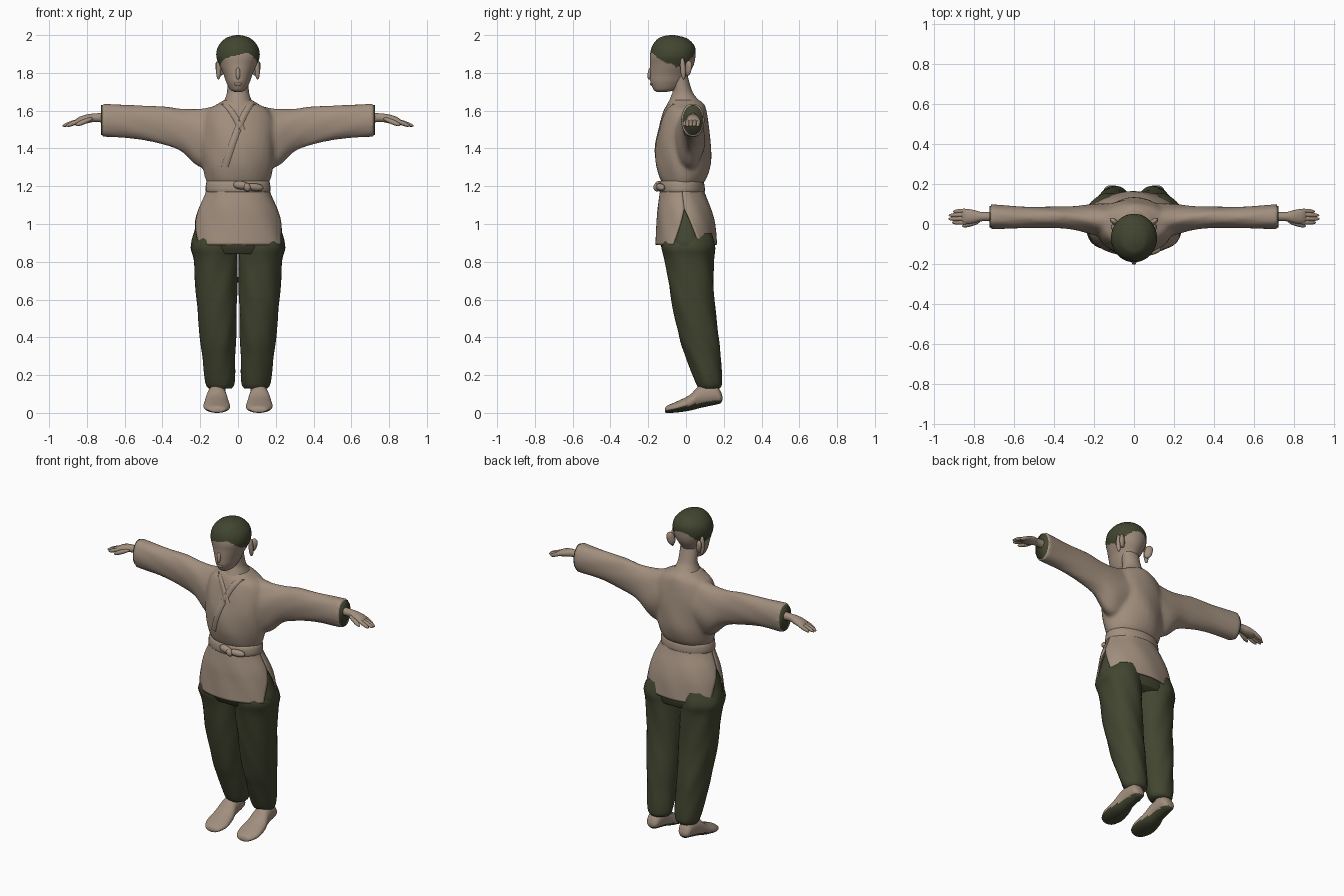
import bpy, bmesh, math
from mathutils import Vector
from mathutils.bvhtree import BVHTree

if "Cube" in bpy.data.objects:
    bpy.data.objects.remove(bpy.data.objects["Cube"])


def material(name, rgb):
    m = bpy.data.materials.new(name)
    m.use_nodes = True
    m.diffuse_color = (*rgb, 1)
    node = next(n for n in m.node_tree.nodes if n.type == "BSDF_PRINCIPLED")
    node.inputs["Base Color"].default_value = (*rgb, 1)
    node.inputs["Roughness"].default_value = 0.9
    return m


TAN = material("warm tan", (0.36, 0.275, 0.21))
GREEN = material("dark olive", (0.055, 0.06, 0.03))


def finish(name, bm, mats, rule=None):
    """Turn a bmesh into a smooth object; rule picks the faces of the second colour."""
    bmesh.ops.recalc_face_normals(bm, faces=bm.faces)
    for f in bm.faces:
        f.smooth = True
        f.normal_update()
        if rule:
            f.material_index = int(rule(f.calc_center_median(), f.normal))
    mesh = bpy.data.meshes.new(name)
    bm.to_mesh(mesh)
    bm.free()
    for m in mats:
        mesh.materials.append(m)
    obj = bpy.data.objects.new(name, mesh)
    bpy.context.collection.objects.link(obj)
    return obj


def refine(rings, steps):
    """Catmull-Rom interpolation between control rings."""
    out = []
    for i in range(len(rings) - 1):
        a, b = rings[max(i - 1, 0)], rings[i]
        c, d = rings[i + 1], rings[min(i + 2, len(rings) - 1)]
        for s in range(steps):
            t = s / steps
            out.append([q + t * ((r - p) + t * (2 * p - 5 * q + 4 * r - e + t * (3 * (q - r) + e - p))) / 2
                        for p, q, r, e in zip(a, b, c, d)])
    return out + [list(rings[-1])]


def ring_point(ring, axis, ang, side=1, fold=0, count=5):
    """Point on an oval ring (position, low, high, low, high)."""
    pos, u0, u1, v0, v1 = ring
    k = 1 + fold * math.sin(count * ang + 14 * pos) * math.sin(9 * pos + ang)
    u = (u0 + u1) / 2 + (u1 - u0) / 2 * math.cos(ang) * k
    v = (v0 + v1) / 2 + (v1 - v0) / 2 * math.sin(ang) * k
    p = {"x": (pos, u, v), "y": (u, pos, v), "z": (u, v, pos)}[axis]
    return Vector((p[0] * side, p[1], p[2]))


def loft(bm, rings, axis="z", side=1, n=32, steps=5, fold=0):
    rows = [[bm.verts.new(ring_point(r, axis, math.tau * i / n, side, fold)) for i in range(n)]
            for r in refine(rings, steps)]
    for a, b in zip(rows, rows[1:]):
        for i in range(n):
            j = (i + 1) % n
            bm.faces.new((a[i], a[j], b[j], b[i]))
    bm.faces.new(rows[0])
    bm.faces.new(rows[-1])


def lofted(name, rings, mats, rule=None, **kw):
    bm = bmesh.new()
    loft(bm, rings, **kw)
    return finish(name, bm, mats, rule)


def blob(name, a, b, r, mat=TAN, flat=1):
    """Rounded lozenge stretched from a to b."""
    a, b = Vector(a), Vector(b)
    bm = bmesh.new()
    bmesh.ops.create_uvsphere(bm, u_segments=14, v_segments=10, radius=1)
    turn = (b - a).to_track_quat("Z", "Y")
    for v in bm.verts:
        z = math.copysign(abs(v.co.z) ** 0.8, v.co.z)
        v.co = (a + b) / 2 + turn @ Vector((v.co.x * r * flat, v.co.y * r, z * (b - a).length / 2))
    return finish(name, bm, [mat])


def sym(z, w, y0, y1):
    return (z, -w, w, y0, y1)


# Jacket body and sleeves, fused into one cloth surface
bm = bmesh.new()
loft(bm, [sym(1.2, .15, -.115, .075), sym(1.24, .17, -.138, .108), sym(1.32, .187, -.158, .13),
          sym(1.42, .195, -.158, .13), sym(1.52, .195, -.138, .122), sym(1.6, .165, -.115, .108),
          sym(1.635, .11, -.1, .095), sym(1.66, .07, -.085, .065)], fold=.025)
for s in (-1, 1):
    loft(bm, [(.08, -.08, .1, 1.3, 1.635), (.2, -.055, .1, 1.3, 1.61), (.3, -.03, .09, 1.385, 1.61),
              (.4, -.02, .087, 1.42, 1.625), (.55, -.022, .088, 1.45, 1.63),
              (.72, -.027, .1, 1.46, 1.64)], axis="x", side=s, fold=.03)
jacket = finish("jacket", bm, [TAN])
mod = jacket.modifiers.new("fuse", "REMESH")
mod.mode, mod.voxel_size, mod.use_smooth_shade = "VOXEL", 0.011, True
mod = jacket.modifiers.new("soften", "SMOOTH")
mod.factor, mod.iterations = 0.5, 5

# Collar bands crossing on the chest
tree = BVHTree.FromObject(jacket, bpy.context.evaluated_depsgraph_get())
for name, x0, x1, z1 in (("left_collar", .075, -.07, 1.3), ("right_collar", -.075, .02, 1.5)):
    bm = bmesh.new()
    rows = []
    for i in range(25):
        t = i / 24
        x, z = x0 + (x1 - x0) * t ** 0.7, 1.635 + (z1 - 1.635) * t
        row = []
        for dx, lift in ((-.02, -.004), (-.016, .005), (.016, .005), (.02, -.004)):
            hit = tree.ray_cast(Vector((x + dx, -1, z)), Vector((0, 1, 0)))[0]
            row.append(bm.verts.new((x + dx, (hit.y if hit else -.09) - lift, z)))
        rows.append(row)
    for a, b in zip(rows, rows[1:]):
        for j in range(3):
            bm.faces.new((a[j], a[j + 1], b[j + 1], b[j]))
    finish(name, bm, [TAN])

# Skirt panels of the jacket, open at the side slits
skirt = refine([sym(1.24, .155, -.122, .08), sym(1.17, .165, -.135, .095), sym(1.08, .205, -.148, .13),
                sym(1, .23, -.152, .15), sym(.89, .25, -.157, .16)], 6)
for name, start in (("skirt_front", math.pi), ("skirt_back", 0)):
    bm = bmesh.new()
    rows = []
    for r in skirt:
        slit = max(0, 1.08 - r[0]) / .19
        lo, hi = (.6, .45) if start else (.45, .5)
        a0, a1 = start + lo * slit, start + math.pi - hi * slit
        rows.append([bm.verts.new(ring_point(r, "z", a0 + (a1 - a0) * i / 28, fold=.015, count=7))
                     for i in range(29)])
    for a, b in zip(rows, rows[1:]):
        for i in range(28):
            bm.faces.new((a[i], b[i], b[i + 1], a[i + 1]))
    panel = finish(name, bm, [TAN])
    mod = panel.modifiers.new("cloth", "SOLIDIFY")
    mod.thickness, mod.offset = 0.008, 0

# Belt with knot
lofted("belt", [sym(1.165, .16, -.13, .09), sym(1.175, .172, -.142, .1), sym(1.22, .168, -.138, .095),
                sym(1.23, .155, -.125, .08)], [TAN], steps=3)
blob("knot_loop_right", (-.025, -.14, 1.21), (.055, -.15, 1.2), .022)
blob("knot_centre", (.035, -.152, 1.215), (.06, -.152, 1.175), .02)
blob("knot_loop_left", (.045, -.148, 1.2), (.135, -.122, 1.19), .02)

# Trousers
lofted("trouser_hips", [sym(1.14, .15, -.11, .09), sym(1.05, .2, -.132, .12), sym(.96, .232, -.138, .145),
                        sym(.89, .248, -.135, .152), sym(.84, .225, -.11, .14)], [GREEN])
for s, side in ((1, "left"), (-1, "right")):
    lofted(side + "_trouser_leg",
           [(.95, .01, .22, -.12, .14), (.88, .002, .25, -.13, .155), (.8, 0, .236, -.112, .148),
            (.6, .003, .222, -.08, .152), (.4, .01, .202, -.037, .175), (.3, .014, .19, -.002, .182),
            (.2, .016, .178, .035, .19), (.15, .022, .168, .055, .19), (.13, .035, .155, .068, .18)],
           [GREEN], side=s, fold=.035, steps=6)

    # Slippers with dark soles
    lofted(side + "_foot",
           [(-.112, .09, .13, .003, .022), (-.1, .062, .158, 0, .038), (-.05, .042, .182, .002, .06),
            (.02, .048, .178, .012, .095), (.075, .06, .165, .026, .145), (.15, .065, .155, .042, .15),
            (.18, .075, .147, .05, .12), (.192, .09, .13, .065, .09)],
           [TAN, GREEN], lambda c, n: n.z < -.45 and c.z < .09, axis="y", side=s)
    lofted(side + "_ankle", [(.06, .07, .15, .08, .17), (.2, .06, .14, .08, .17)], [TAN], side=s)

    # Sleeve opening
    lofted(side + "_sleeve_lining", [(.7, -.018, .091, 1.47, 1.63), (.724, -.018, .091, 1.47, 1.63)],
           [GREEN], axis="x", side=s, steps=1)

    # Hand
    lofted(side + "_palm",
           [(.69, .012, .062, 1.535, 1.59), (.76, .014, .06, 1.54, 1.585), (.8, .004, .07, 1.533, 1.58),
            (.84, 0, .075, 1.528, 1.567), (.862, .006, .07, 1.53, 1.552)], [TAN], axis="x", side=s, n=20)
    for i, reach in enumerate((.91, .93, .928, .905)):
        y = .008 + .02 * i
        blob(f"{side}_finger_{i + 1}", (s * .825, y, 1.553), (s * reach, y * .9, 1.518), .0115)
    blob(side + "_thumb", (s * .77, .015, 1.56), (s * .86, -.012, 1.522), .013)

    # Ear and side lock
    blob(side + "_ear", (s * .09, .005, 1.785), (s * .106, .018, 1.865), .024, flat=.6)
    blob(side + "_side_lock", (s * .1, -.02, 1.88), (s * .104, -.012, 1.765), .014)

# Neck
lofted("neck", [sym(1.58, .1, -.1, .1), sym(1.63, .085, -.098, .092), sym(1.67, .066, -.082, .055),
                sym(1.71, .057, -.07, .03), sym(1.8, .055, -.08, .005)], [TAN])


# Head, with a bowl-shaped hair cap parted over the left brow
def is_hair(c, n):
    d = c.y + .06
    edge = 1.832 + (3.6 * d * d if d < 0 else 6 * d * d)
    if d < 0:
        edge += .35 * max(0, .06 - abs(c.x - .055)) + .1 * max(0, c.x)
    return c.z > edge


lofted("head", [sym(1.7, .02, -.155, -.1), sym(1.712, .042, -.172, -.05), sym(1.75, .062, -.188, -.01),
                sym(1.79, .076, -.19, .012), sym(1.84, .098, -.19, .04), sym(1.89, .115, -.191, .05),
                sym(1.94, .105, -.18, .046), sym(1.98, .07, -.15, .01), sym(1.995, .035, -.115, -.035),
                sym(2, .008, -.085, -.065)],
       [TAN, GREEN], is_hair, n=72, steps=10)
blob("nose", (0, -.185, 1.83), (0, -.196, 1.765), .012)
blob("lips", (-.02, -.183, 1.741), (.02, -.183, 1.741), .008)
